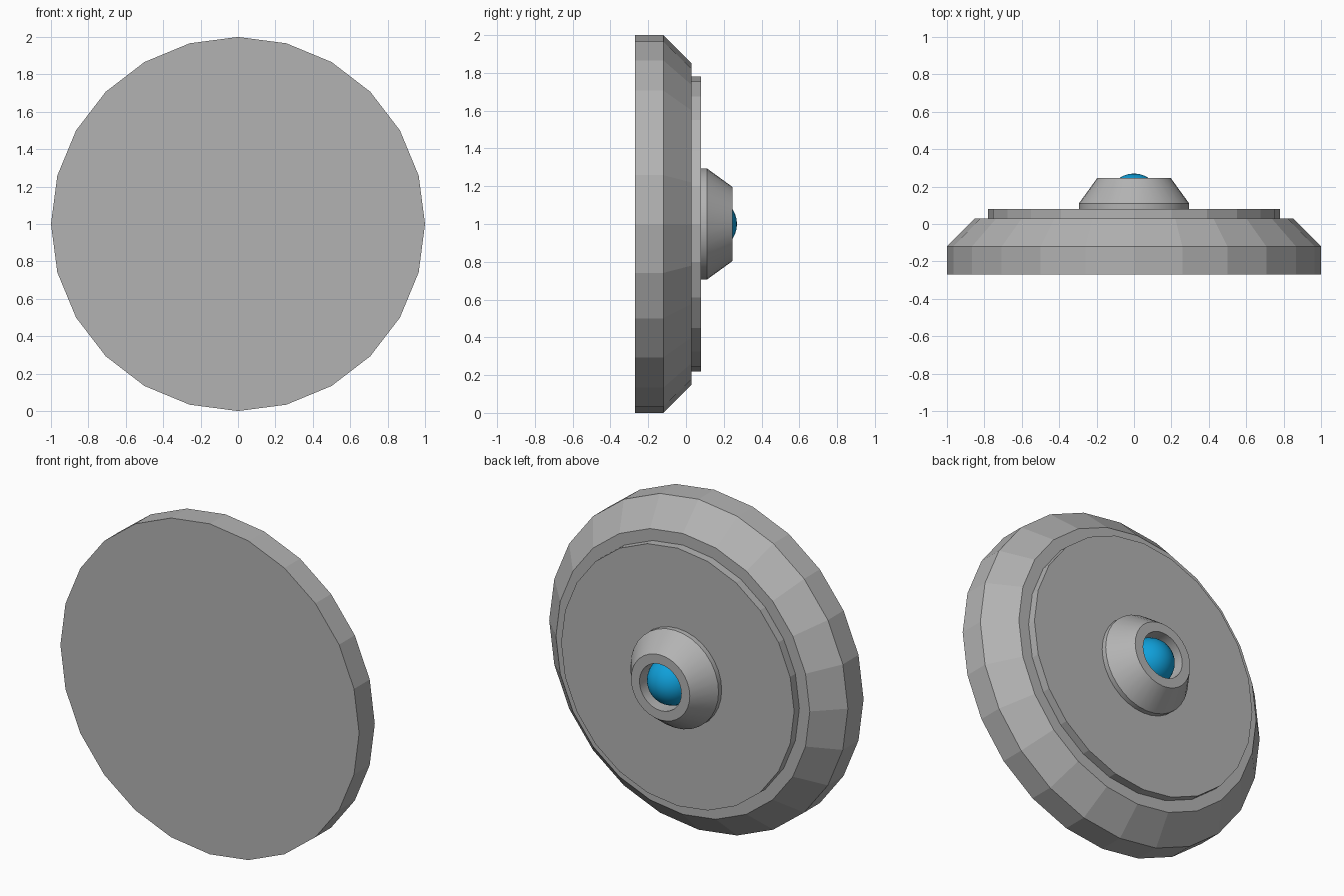
import bpy, math

if "Cube" in bpy.data.objects:
    bpy.data.objects.remove(bpy.data.objects["Cube"])

CENTRE_Z = 1.0


def material(name, rgb):
    m = bpy.data.materials.new(name)
    m.diffuse_color = (*rgb, 1)
    m.use_nodes = True
    m.node_tree.nodes["Principled BSDF"].inputs["Base Color"].default_value = m.diffuse_color
    return m


grey = material("grey metal", (0.45, 0.45, 0.45))
blue = material("blue glass", (0.005, 0.35, 0.70))


def turned(name, profile, sides, mat, smooth=False):
    """Turn a profile of (radius, y) points around the y axis; radius 0 makes a pole."""
    verts, rings, faces = [], [], []
    for r, y in profile:
        n = 1 if r == 0 else sides
        rings.append([len(verts) + i for i in range(n)])
        for i in range(n):
            a = 2 * math.pi * i / sides
            verts.append((r * math.cos(a), y, CENTRE_Z + r * math.sin(a)))
    for a, b in zip(rings, rings[1:]):
        for i in range(sides):
            j = (i + 1) % sides
            quad = [a[i % len(a)], b[i % len(b)], b[j % len(b)], a[j % len(a)]]
            faces.append(list(dict.fromkeys(quad)))
    # flat caps where the profile does not end on the axis
    if len(rings[0]) > 1:
        faces.append(rings[0])
    if len(rings[-1]) > 1:
        faces.append(rings[-1][::-1])
    mesh = bpy.data.meshes.new(name)
    mesh.from_pydata(verts, [], faces)
    mesh.materials.append(mat)
    obj = bpy.data.objects.new(name, mesh)
    bpy.context.collection.objects.link(obj)
    bpy.context.view_layer.objects.active = obj
    obj.select_set(True)
    if smooth:
        bpy.ops.object.shade_smooth_by_angle(angle=math.radians(25))
    obj.select_set(False)
    return obj


# Wide disc with a chamfered back edge
turned("body_disc", [(1, -0.27), (1, -0.12), (0.85, 0.03)], 24, grey)

# Thin raised plate on the back
turned("back_plate", [(0.78, 0.03), (0.78, 0.08)], 24, grey)

# Tapered hub with a round socket
turned("hub", [(0.295, 0.08), (0.295, 0.11), (0.197, 0.245), (0.14, 0.245),
               (0.14, 0.12)], 32, grey, True)

# Glass dome seated in the socket
steps = 8
dome = [(0.14 * math.cos(t), 0.13 + 0.14 * math.sin(t))
        for t in (math.pi / 2 * i / steps for i in range(steps))]
turned("lens_dome", dome + [(0, 0.27)], 32, blue, True)
